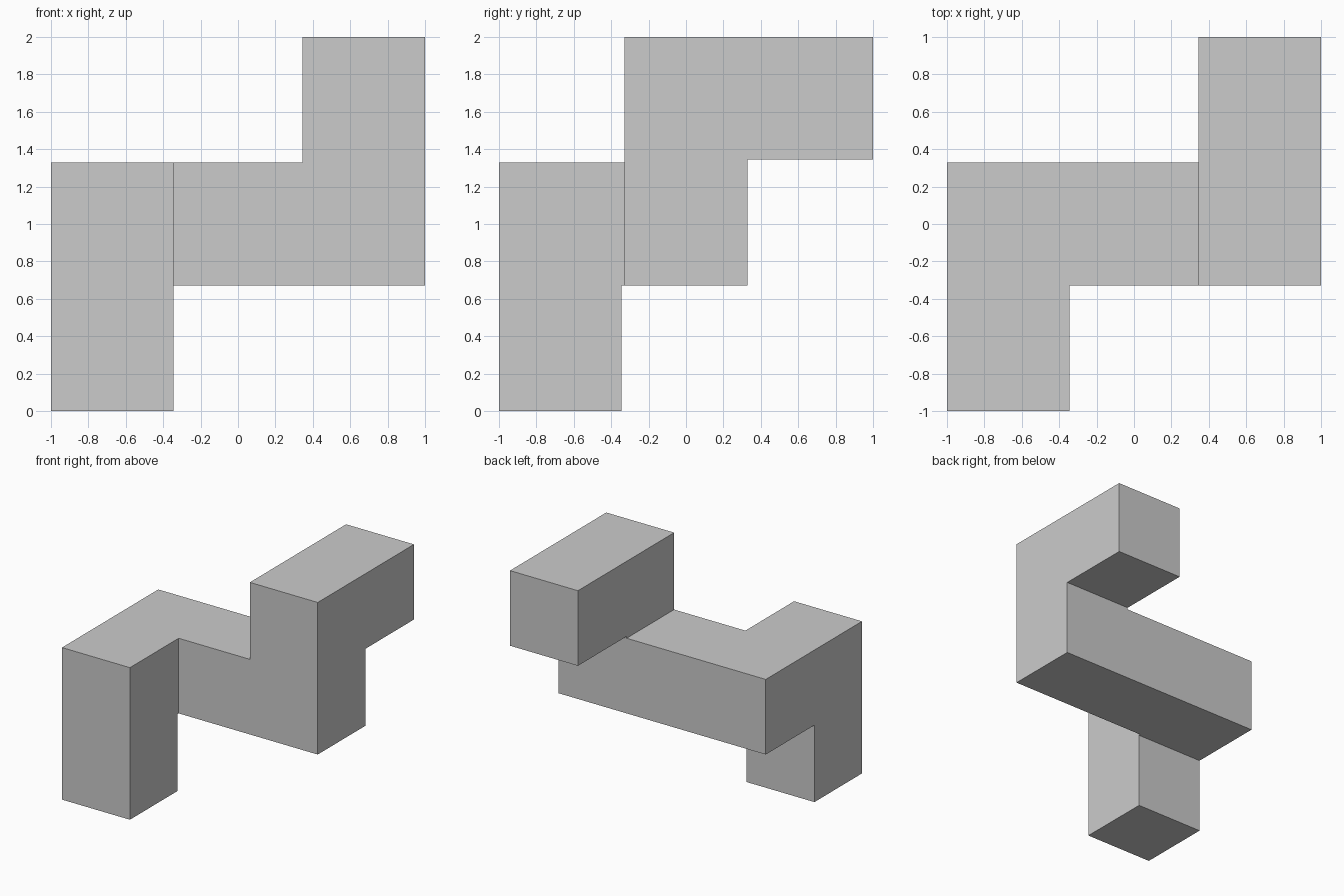
import bpy, bmesh
from mathutils import Vector

if "Cube" in bpy.data.objects:
    bpy.data.objects.remove(bpy.data.objects["Cube"])

S, G = 0.656, 0.016        # bar thickness and the small clearance between grid cells
X, Y, Z = Vector((1, 0, 0)), Vector((0, 1, 0)), Vector((0, 0, 1))

bm = bmesh.new()


def extrude(face, direction, length):
    """Push a face out and return the new end cap."""
    cap = bmesh.ops.extrude_discrete_faces(bm, faces=[face])["faces"][0]
    bmesh.ops.translate(bm, verts=cap.verts[:], vec=direction * length)
    bm.normal_update()
    return cap


def turn(cap, direction):
    """Find the side of the last section that faces the new direction."""
    sides = [f for e in cap.edges for f in e.link_faces if f != cap]
    return max(sides, key=lambda f: f.normal.dot(direction))


# Foot of the front leg
bmesh.ops.create_cube(bm, size=1)
for v in bm.verts:
    v.co = Vector((v.co.x * S - 1 + S / 2, v.co.y * S - 1 + S / 2, (v.co.z + 0.5) * (S + G)))
bm.normal_update()
cap = max(bm.faces, key=lambda f: f.normal.z)

# Leg up, short arm back, long bar right, riser up, top arm back
cap = extrude(cap, Z, S)
for direction, steps in ((Y, (G, S)), (X, (S + 2 * G, S)), (Z, (G, S)), (Y, (S + G,))):
    cap = turn(cap, direction)
    for step in steps:
        cap = extrude(cap, direction, step)

# Merge the coplanar sections into clean flat faces
bmesh.ops.dissolve_limit(bm, angle_limit=0.01, verts=bm.verts[:], edges=bm.edges[:])
bmesh.ops.recalc_face_normals(bm, faces=bm.faces[:])

mesh = bpy.data.meshes.new("burr_puzzle_piece")
bm.to_mesh(mesh)
bm.free()
bpy.context.collection.objects.link(bpy.data.objects.new("burr_puzzle_piece", mesh))
